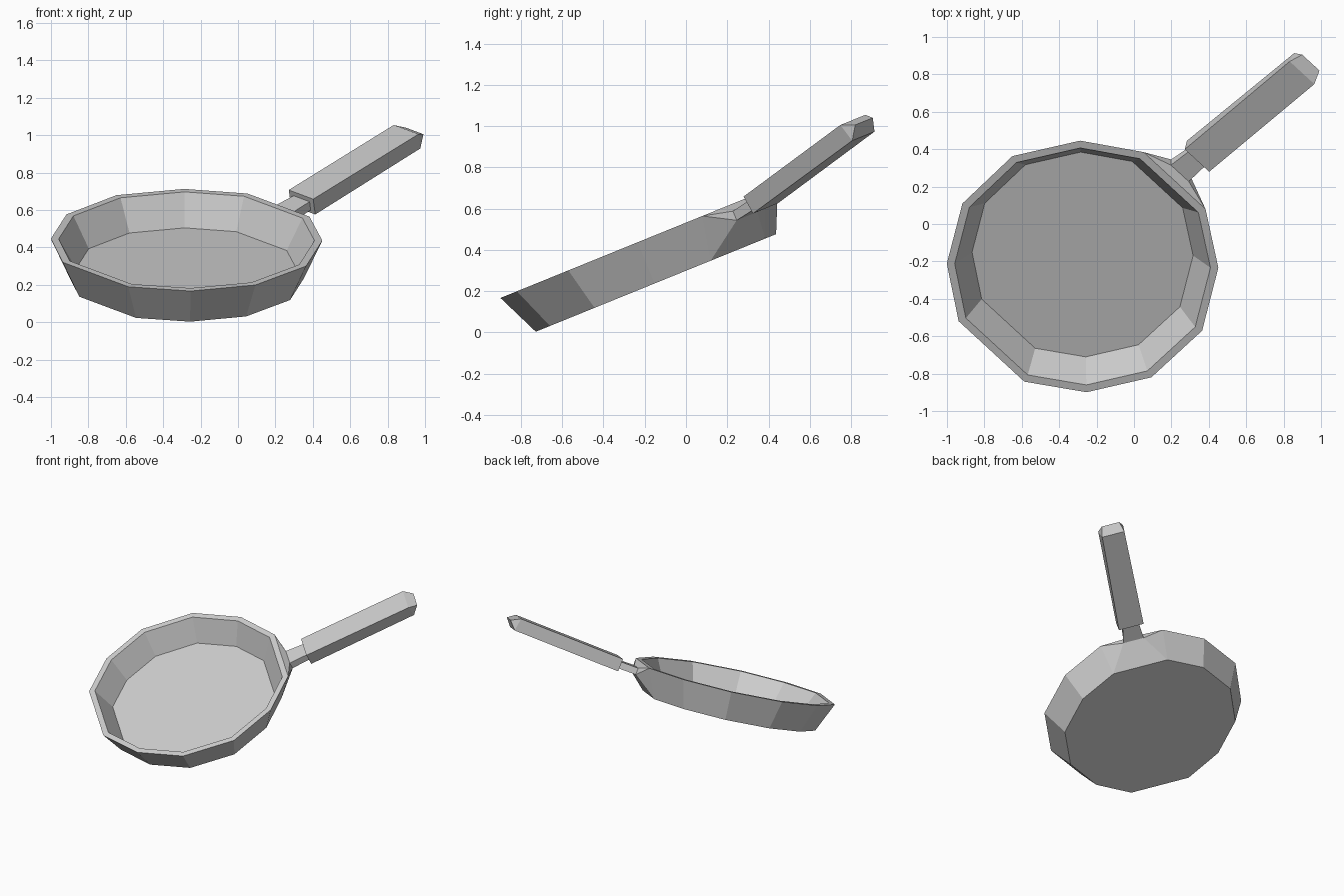
import bpy, bmesh
from math import radians, cos, sin
from mathutils import Matrix

if "Cube" in bpy.data.objects:
    bpy.data.objects.remove(bpy.data.objects["Cube"])

# Local frame: x along the handle, z normal to the rim; then turned and tilted
PLACE = (Matrix.Translation((-0.275, -0.227, 0.44))
         @ Matrix.Rotation(radians(22.1), 4, 'X')
         @ Matrix.Rotation(radians(45.2), 4, 'Z'))


def finish(bm, name):
    bmesh.ops.recalc_face_normals(bm, faces=bm.faces)
    bm.transform(PLACE)
    mesh = bpy.data.meshes.new(name)
    bm.to_mesh(mesh)
    bm.free()
    bpy.context.collection.objects.link(bpy.data.objects.new(name, mesh))


def section(bm, top, bottom):
    """Four-sided section; top and bottom are (distance, half width, height)."""
    return [bm.verts.new((r, s * t, w))
            for (r, t, w), s in ((top, 1), (top, -1), (bottom, -1), (bottom, 1))]


def bridge(bm, a, b, skip_last=False):
    n = len(a)
    for i in range(n - 1 if skip_last else n):
        j = (i + 1) % n
        bm.faces.new((a[i], a[j], b[j], b[i]))


# Twelve-sided outline, mirrored about the handle axis
half = [(18.5, .736), (45.8, .726), (75.3, .739),
        (105.3, .738), (133.5, .726), (160.3, .734)]
outline = half + [(-a, r) for a, r in reversed(half)]


def ring(bm, scale, height):
    return [bm.verts.new((r * scale * cos(radians(a)), r * scale * sin(radians(a)), height))
            for a, r in outline]


# Pan bowl with rim thickness
bm = bmesh.new()
floor = ring(bm, .814, -.170)
inner = ring(bm, .942, 0)
outer = ring(bm, 1, 0)
base = ring(bm, .866, -.216)
bm.faces.new(floor)
bm.faces.new(base)
bridge(bm, floor, inner)
bridge(bm, inner, outer)
bridge(bm, outer, base, skip_last=True)

# Flared mount on the handle side, running into the neck
root = section(bm, (.738, .067, -.034), (.748, .076, -.082))
neck = section(bm, (.880, .060, -.012), (.888, .060, -.062))
bm.faces.new((outer[-1], outer[0], root[0], root[1]))
bm.faces.new((base[-1], base[0], root[3], root[2]))
for k, up, low in ((0, root[0], root[3]), (-1, root[1], root[2])):
    bm.faces.new((outer[k], up, low))
    bm.faces.new((outer[k], low, base[k]))
bridge(bm, root, neck)
bm.faces.new(neck)
finish(bm, "pan_bowl")

# Grip with a chamfered top end
bm = bmesh.new()
start = section(bm, (.868, .092, .012), (.884, .092, -.081))
end = section(bm, (1.665, .093, .157), (1.690, .083, .065))
tip = [bm.verts.new((1.732, t, .130)) for t in (.065, -.065)]
bm.faces.new(start)
bridge(bm, start, end)
bm.faces.new((end[0], end[1], tip[1], tip[0]))
bm.faces.new((tip[0], tip[1], end[2], end[3]))
bm.faces.new((end[0], tip[0], end[3]))
bm.faces.new((end[1], end[2], tip[1]))
finish(bm, "handle_grip")
